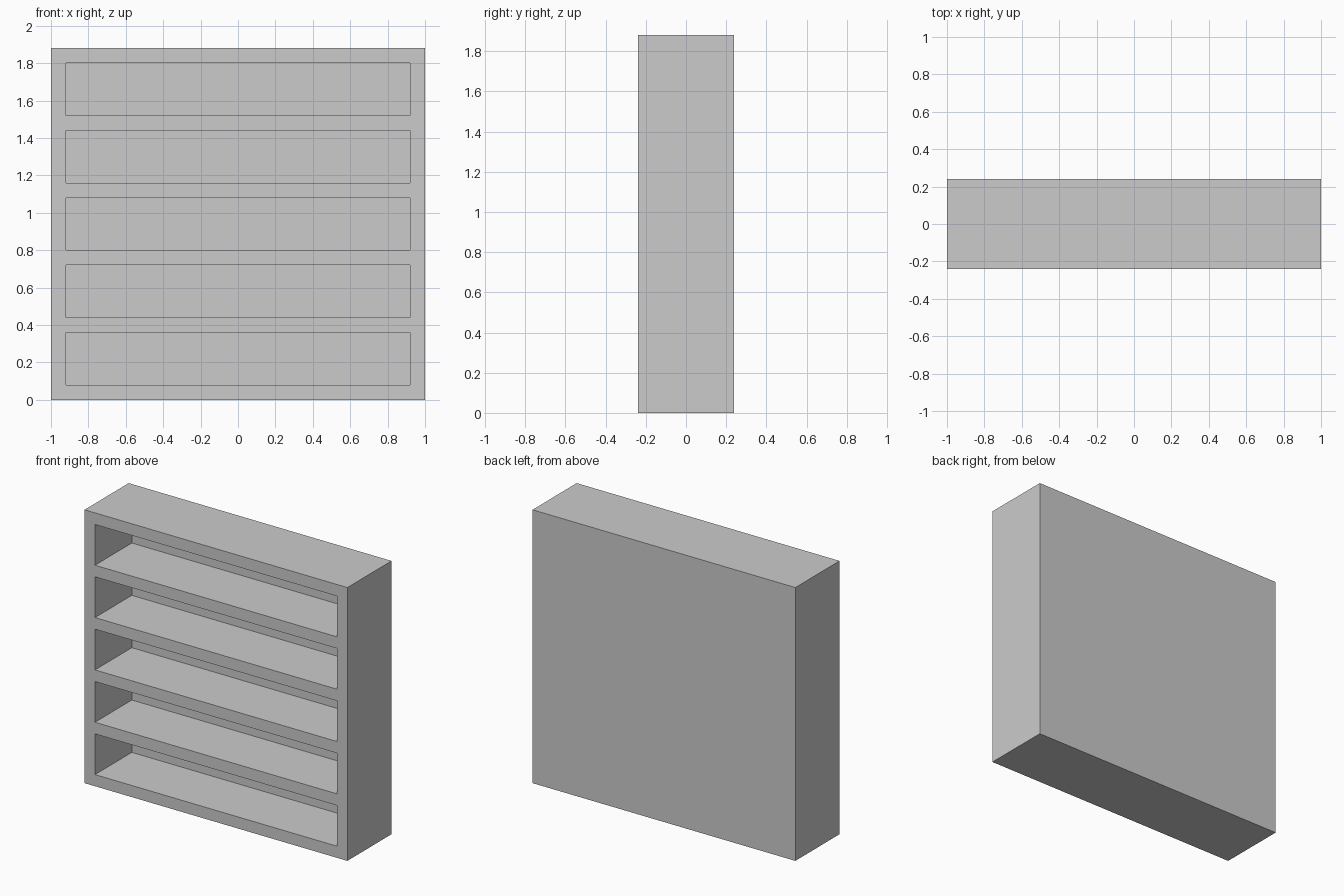
import bpy

if "Cube" in bpy.data.objects:
    bpy.data.objects.remove(bpy.data.objects["Cube"])

WIDTH, DEPTH, BOARD = 2.0, 0.48, 0.08
OPENING, COUNT = 0.28, 5
HEIGHT = COUNT * OPENING + (COUNT + 1) * BOARD


def box(name, lo, hi):
    """Box object spanning two opposite corners."""
    bpy.ops.mesh.primitive_cube_add(size=1, location=[(a + b) / 2 for a, b in zip(lo, hi)])
    ob = bpy.context.object
    ob.name = name
    ob.scale = [b - a for a, b in zip(lo, hi)]
    bpy.ops.object.transform_apply(location=True, rotation=False, scale=True)
    return ob


# Solid case
case = box("shelf_case", (-WIDTH / 2, -DEPTH / 2, 0), (WIDTH / 2, DEPTH / 2, HEIGHT))

# Compartment cutter, repeated upwards; stops short of the back panel
inner = WIDTH / 2 - BOARD
cutter = box("compartment_cutter", (-inner, -DEPTH / 2 - 0.1, BOARD),
             (inner, DEPTH / 2 - BOARD, BOARD + OPENING))
array = cutter.modifiers.new("levels", 'ARRAY')
array.count = COUNT
array.use_relative_offset = False
array.use_constant_offset = True
array.constant_offset_displace = (0, 0, OPENING + BOARD)
cutter.hide_render = True

# Carve the open compartments
cut = case.modifiers.new("compartments", 'BOOLEAN')
cut.operation = 'DIFFERENCE'
cut.solver = 'EXACT'
cut.object = cutter
bpy.context.view_layer.objects.active = case
bpy.ops.object.modifier_apply(modifier=cut.name)
bpy.data.objects.remove(cutter)
